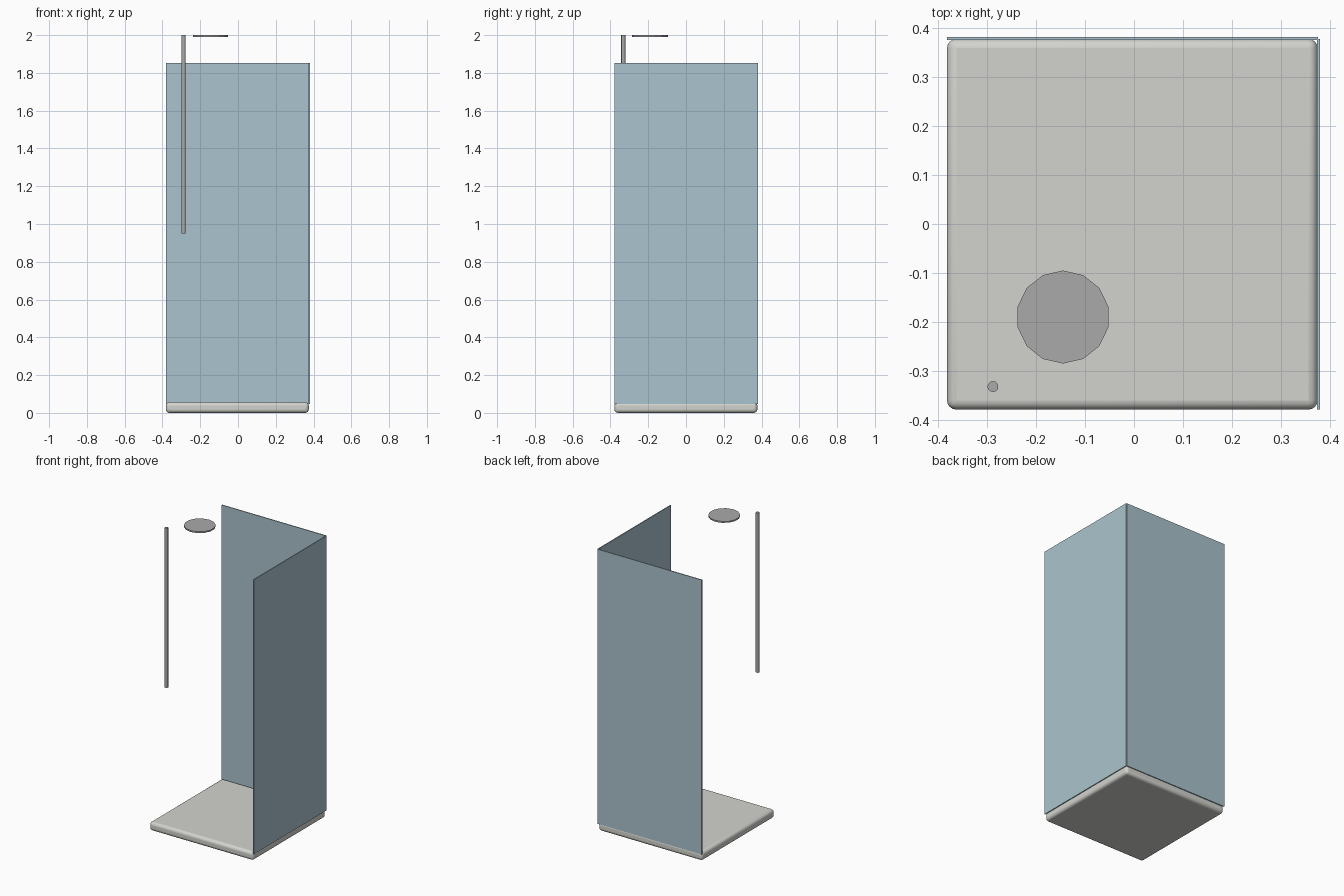
import bpy
import bmesh
from mathutils import Matrix

cube = bpy.data.objects.get("Cube")
if cube:
    bpy.data.objects.remove(cube, do_unlink=True)


def material(name, colour):
    mat = bpy.data.materials.new(name)
    mat.use_nodes = True
    mat.diffuse_color = (*colour, 1)
    for node in mat.node_tree.nodes:
        if node.type == 'BSDF_PRINCIPLED':
            node.inputs["Base Color"].default_value = (*colour, 1)
    return mat


def add_object(name, bm, mat):
    mesh = bpy.data.meshes.new(name)
    bm.to_mesh(mesh)
    bm.free()
    mesh.materials.append(mat)
    obj = bpy.data.objects.new(name, mesh)
    bpy.context.collection.objects.link(obj)
    return obj


def box(name, low, high, mat):
    size = [b - a for a, b in zip(low, high)]
    centre = [(a + b) / 2 for a, b in zip(low, high)]
    bm = bmesh.new()
    bmesh.ops.create_cube(bm, size=1, matrix=Matrix.Translation(centre) @ Matrix.Diagonal((*size, 1)))
    return add_object(name, bm, mat)


def cylinder(name, x, y, radius, bottom, top, sides, mat):
    bm = bmesh.new()
    bmesh.ops.create_cone(bm, cap_ends=True, segments=sides, radius1=radius, radius2=radius,
                          depth=top - bottom, matrix=Matrix.Translation((x, y, (bottom + top) / 2)))
    return add_object(name, bm, mat)


def smooth(obj):
    bpy.ops.object.select_all(action='DESELECT')
    obj.select_set(True)
    bpy.context.view_layer.objects.active = obj
    bpy.ops.object.shade_smooth_by_angle()


ceramic = material("warm white ceramic", (0.65, 0.65, 0.62))
glass = material("pale blue glass", (0.40, 0.55, 0.61))
metal = material("grey metal", (0.40, 0.40, 0.40))

# Shower tray with rounded edges
tray = box("shower_tray", (-0.382, -0.379, 0), (0.375, 0.378, 0.057), ceramic)
bevel = tray.modifiers.new("rounded_edges", 'BEVEL')
bevel.width = 0.019
bevel.segments = 4
smooth(tray)

# Two glass walls meeting at the back left corner
box("back_glass_panel", (-0.382, 0.376, 0.047), (0.376, 0.382, 1.853), glass)
box("left_glass_panel", (0.374, -0.379, 0.047), (0.380, 0.378, 1.853), glass)

# Riser pipe and flat shower head
smooth(cylinder("riser_pipe", -0.288, -0.332, 0.011, 0.95, 2.0, 14, metal))
cylinder("shower_head", -0.145, -0.190, 0.095, 1.991, 2.0, 14, metal)
